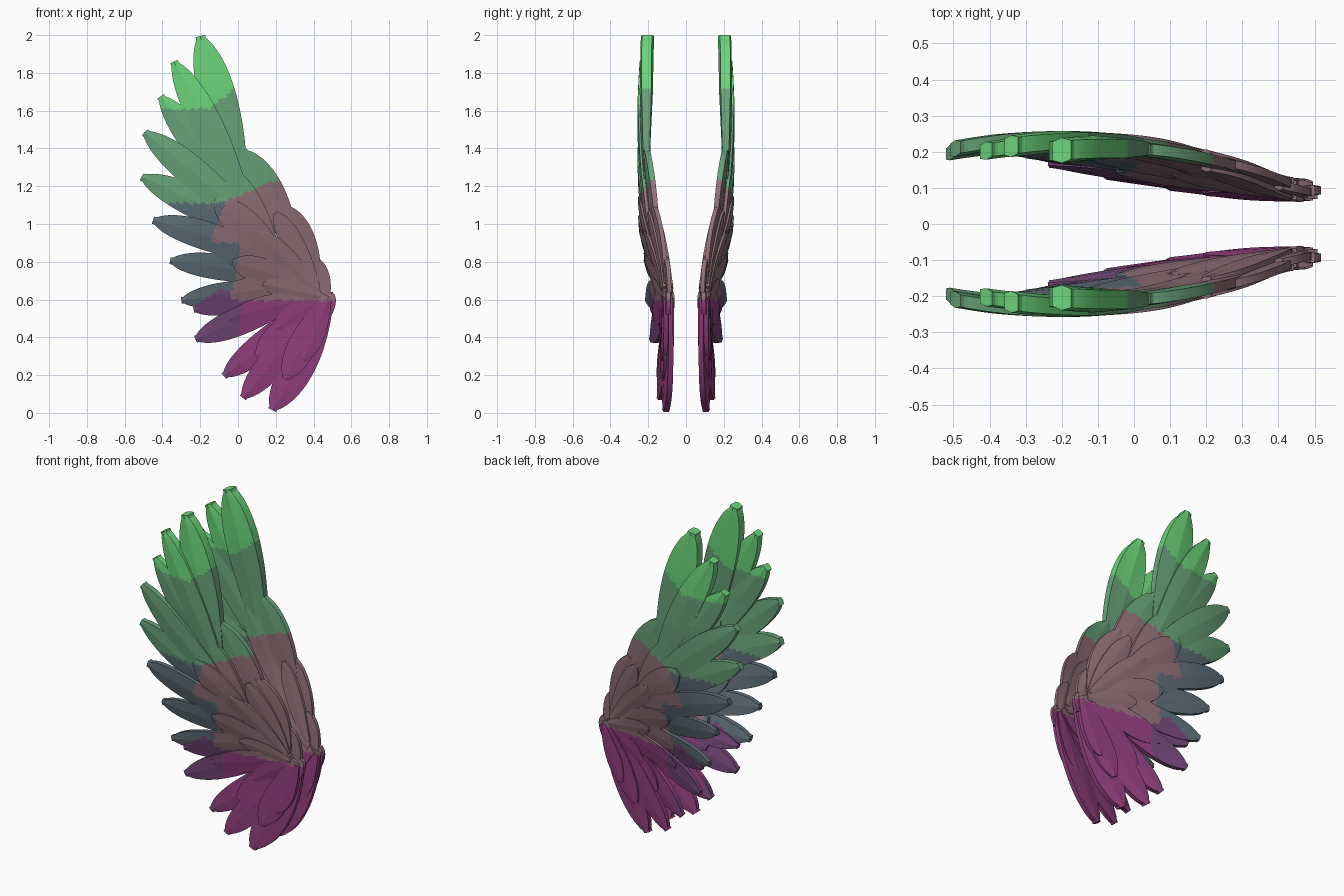
import bpy, bmesh, math

if "Cube" in bpy.data.objects:
    bpy.data.objects.remove(bpy.data.objects["Cube"])

# Flat colours (linear), index used by colour_at
COLOURS = [("bright_green", (.15, .66, .195)), ("leaf_green", (.14, .37, .19)),
           ("slate", (.114, .16, .19)), ("dusty_brown", (.285, .165, .19)),
           ("plum", (.18, .068, .195)), ("magenta", (.30, .052, .215))]
MATS = []
for name, c in COLOURS:
    m = bpy.data.materials.new(name)
    m.diffuse_color = (*c, 1)
    m.use_nodes = True
    m.node_tree.nodes["Principled BSDF"].inputs["Base Color"].default_value = m.diffuse_color
    MATS.append(m)


def colour_at(x, z):
    """Colour zone of the wing by position."""
    if z > 1.61 + .8 * max(0, x + .15):
        return 0
    if z > 1.11 + .4 * max(0, x + .1):
        return 1
    edge = -.15 + .4 * (z - .9) if z > .9 else .02 - .2 * (.9 - z)
    if x > edge and z > .595:
        return 3
    if z > .65 + .6 * min(0, x + .1):
        return 2
    return 5 if x > .03 - .2 * (.6 - z) else 4


def wing_y(x, z):
    """Cupped wing surface: bulging at the top, flatter at the bottom."""
    u = .5 - x
    high = .085 + .40 * u - .28 * u * u
    low = .09 + .04 * u + .10 * u * u
    s = min(1, max(0, (z - .4) / .7))
    s = s * s * (3 - 2 * s)
    return low + (high - low) * s - .03 * max(0, z - 1.4)


def width_at(t):
    if t < .6:
        return .3 + .7 * math.sin(math.pi / 2 * t / .6)
    return max(.26, (1 - ((t - .6) / .4) ** 2.2) ** .6 if t < 1 else 0)


def add_feather(bm, bx, bz, tx, tz, w, off, bow=0, thick=.03):
    """Leaf-shaped blade with a raised midrib on both sides."""
    length = math.hypot(tx - bx, tz - bz)
    n = max(14, int(length * 60))
    px, pz = (tz - bz) / length, -(tx - bx) / length
    cols = [j / 4 - 1 for j in range(9)]
    rings = []
    for i in range(n + 1):
        t = 1 - (1 - i / n) ** 1.3
        hw, b = w * width_at(t), bow * 4 * t * (1 - t)
        top, bot = [], []
        for c in cols:
            v = c * hw + b
            x, z = bx + (tx - bx) * t + px * v, bz + (tz - bz) * t + pz * v
            y = wing_y(x, z) + off + .08 * c * hw
            # the blade thickens from its root to its tip
            h = (.028 + (thick - .028) * min(1, t * 1.5)) / 2 * (1 - .25 * abs(c))
            top.append(bm.verts.new((x, y + h, z)))
            bot.append(bm.verts.new((x, y - h, z)))
        rings.append(top + bot[::-1])
    m = len(rings[0])
    for a, b in zip(rings, rings[1:]):
        for j in range(m):
            k = (j + 1) % m
            bm.faces.new((a[j], a[k], b[k], b[j]))
    for r in (rings[0], rings[-1]):
        for j in range(m // 2 - 1):
            bm.faces.new((r[j], r[j + 1], r[m - 2 - j], r[m - 1 - j]))


def make_layer(name, feathers, off, step):
    """One layer of feathers, mirrored to make both wings."""
    bm = bmesh.new()
    for i, f in enumerate(feathers):
        add_feather(bm, *f[:5], off + (i % 2 - .5) * step, *f[5:])
    bmesh.ops.recalc_face_normals(bm, faces=bm.faces)
    for f in bm.faces:
        p = f.calc_center_median()
        f.material_index = colour_at(p.x, p.z)
    me = bpy.data.meshes.new(name)
    bm.to_mesh(me)
    bm.free()
    for m in MATS:
        me.materials.append(m)
    ob = bpy.data.objects.new(name, me)
    bpy.context.collection.objects.link(ob)
    mod = ob.modifiers.new("other_wing", 'MIRROR')
    mod.use_axis = (False, True, False)
    mod.use_mirror_merge = False


# Long flight feathers: base x, z, tip x, z, half width, bow, thickness
flight = [(.02, 1.1, -.2, 1.995, .1, .012, .07), (.06, 1.05, -.34, 1.86, .082, .01, .06),
          (.1, .98, -.41, 1.675, .082, .01, .05), (.14, .93, -.495, 1.485, .082, .01, .045),
          (.2, .87, -.51, 1.25, .082, .015, .042), (.24, .78, -.45, 1.02, .076, .015, .04),
          (.28, .7, -.36, .805, .068, .01, .035), (.32, .68, -.3, .595, .066, 0, .035),
          (.35, .65, -.235, .545, .06, 0, .035),
          (.38, .64, -.225, .39, .075, 0, .035), (.42, .62, -.075, .195, .072, -.01, .035),
          (.45, .62, .025, .08, .077, -.01, .035), (.485, .62, .18, .015, .088, -.02, .038)]
make_layer("flight_feathers", flight, 0, .012)

# Feathers along the leading edge
edge = [(.3, .85, .025, 1.39, .085, .02, .04), (.42, .68, .255, 1.095, .062, .02),
        (.47, .58, .4, .825, .045, .01), (.49, .52, .495, .64, .025, 0)]
make_layer("leading_edge_feathers", edge, 0, .008)

# Covert feathers, long and short rows, on the inner and outer faces
long_coverts = [(.2, .85, -.08, 1.3, .085), (.25, .8, -.12, 1.13, .085),
                (.3, .72, -.15, .93, .085), (.35, .68, -.03, .8, .07),
                (.4, .65, -.05, .66, .065), (.42, .62, -.05, .5, .07),
                (.45, .62, .1, .3, .075), (.475, .62, .25, .18, .075)]
short_coverts = [(.42, .66, .2, 1.06, .06), (.42, .65, .1, .96, .06),
                 (.43, .63, .1, .8, .06), (.44, .62, .13, .68, .05),
                 (.46, .62, .2, .45, .06), (.48, .6, .35, .28, .055)]
for side, s in (("outer", 1), ("inner", -1)):
    make_layer(side + "_long_coverts", long_coverts, s * .011, .008)
    make_layer(side + "_short_coverts", short_coverts, s * .016, .007)
